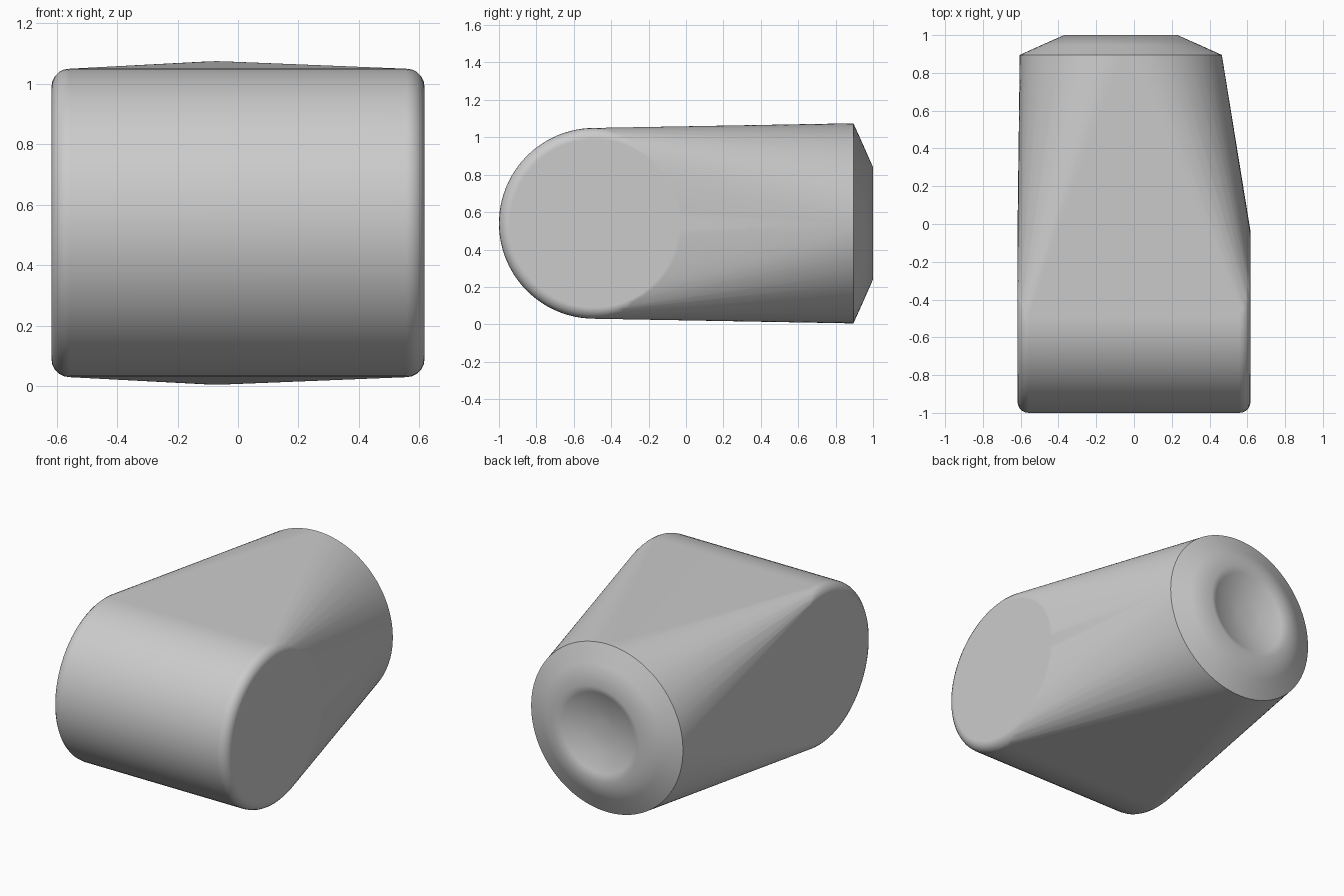
import bpy, bmesh, math

cube = bpy.data.objects.get("Cube")
if cube:
    bpy.data.objects.remove(cube)

MID_Z = 0.54
BACK_X, BACK_Y, BACK_R = -0.07, 0.895, 0.535
SEGMENTS = 96

grey = bpy.data.materials.new("plain grey")
grey.use_nodes = True
colour = (0.6, 0.6, 0.6, 1)
grey.diffuse_color = colour
grey.node_tree.nodes["Principled BSDF"].inputs["Base Color"].default_value = colour


def finish(name, bm, angle):
    mesh = bpy.data.meshes.new(name)
    bm.to_mesh(mesh)
    bm.free()
    mesh.materials.append(grey)
    obj = bpy.data.objects.new(name, mesh)
    bpy.context.collection.objects.link(obj)
    bpy.ops.object.select_all(action='DESELECT')
    obj.select_set(True)
    bpy.context.view_layer.objects.active = obj
    bpy.ops.object.shade_smooth_by_angle(angle=math.radians(angle))
    return obj


def circle(radius):
    for i in range(SEGMENTS):
        a = 2 * math.pi * i / SEGMENTS
        yield radius * math.cos(a), radius * math.sin(a)


# Body: hull around a rounded cross roller and the round back rim
bm = bmesh.new()
FRONT_Y, ROLLER_R, HALF_W, FILLET = -0.49, 0.51, 0.617, 0.06
for side in (-1, 1):
    for step in range(6):
        t = math.pi / 2 * step / 5
        x = side * (HALF_W - FILLET + FILLET * math.sin(t))
        r = ROLLER_R - FILLET + FILLET * math.cos(t)
        for u, v in circle(r):
            bm.verts.new((x, FRONT_Y + u, MID_Z + v))
for u, v in circle(BACK_R):
    bm.verts.new((BACK_X + u, BACK_Y, MID_Z + v))
hull = bmesh.ops.convex_hull(bm, input=bm.verts)
unused = {g for g in hull["geom_interior"] + hull["geom_unused"]
          if isinstance(g, bmesh.types.BMVert)}
bmesh.ops.delete(bm, geom=list(unused), context='VERTS')
# Open the back, where the cap sits
back = [f for f in bm.faces if all(v.co.y > BACK_Y - 0.001 for v in f.verts)]
bmesh.ops.delete(bm, geom=back, context='FACES')
bmesh.ops.dissolve_limit(bm, angle_limit=math.radians(0.2),
                         verts=bm.verts, edges=bm.edges)
body = finish("body", bm, 35)
body.modifiers.new("even shading", 'WEIGHTED_NORMAL').keep_sharp = True

# Back cap: tapered rim with a shallow dish
bm = bmesh.new()
DISH_R, DEPTH = 0.3, 0.07
profile = [(BACK_R, BACK_Y), (0.42, 0.947), (DISH_R, 1.0)]
for k in (0.85, 0.65, 0.4, 0.2):
    profile.append((DISH_R * k, 1 - DEPTH * (1 - k * k)))
rings = [[bm.verts.new((BACK_X + u, y, MID_Z + v)) for u, v in circle(r)]
         for r, y in profile]
for outer, inner in zip(rings, rings[1:]):
    for i in range(SEGMENTS):
        j = (i + 1) % SEGMENTS
        bm.faces.new((outer[j], outer[i], inner[i], inner[j]))
bm.faces.new(rings[-1][::-1])
bmesh.ops.recalc_face_normals(bm, faces=bm.faces)
if sum(f.normal.y for f in bm.faces) < 0:
    bmesh.ops.reverse_faces(bm, faces=bm.faces)
finish("back_cap", bm, 80)
